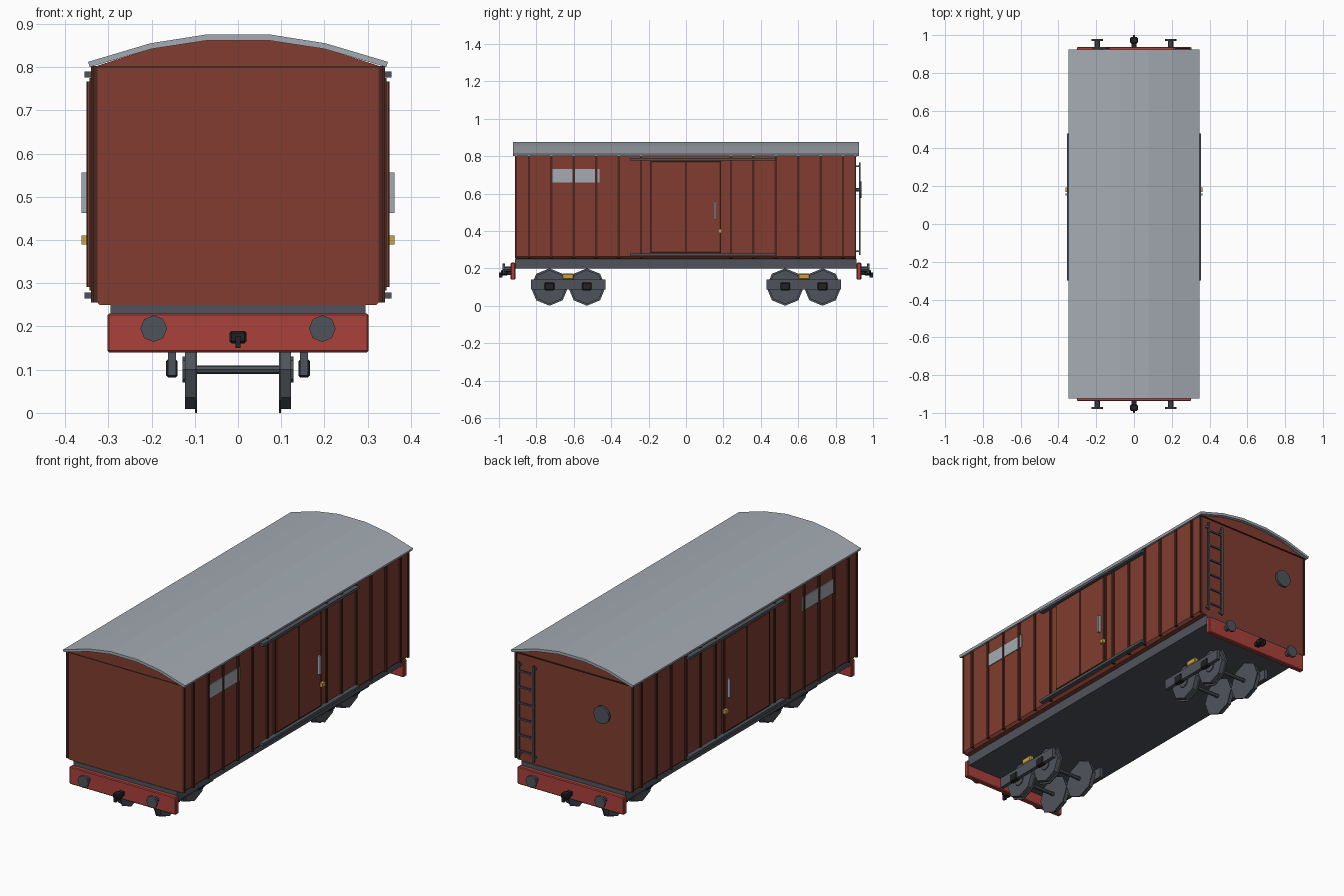
import bpy, bmesh
from mathutils import Matrix, Vector
from math import pi

if "Cube" in bpy.data.objects:
    bpy.data.objects.remove(bpy.data.objects["Cube"])


def material(name, r, g, b):
    m = bpy.data.materials.new(name)
    m.use_nodes = True
    m.diffuse_color = (r, g, b, 1)
    m.node_tree.nodes["Principled BSDF"].inputs["Base Color"].default_value = (r, g, b, 1)
    return m


BROWN = material("wagon brown", 0.22, 0.046, 0.029)
RIB = material("dark brown", 0.07, 0.02, 0.014)
ROOF = material("pale grey", 0.37, 0.41, 0.45)
RED = material("beam red", 0.40, 0.052, 0.042)
STEEL = material("dark steel", 0.078, 0.088, 0.105)
BLACK = material("black iron", 0.016, 0.016, 0.018)
GOLD = material("brass yellow", 0.58, 0.36, 0.06)


def finish(name, bm, mat, bevel=0):
    bmesh.ops.recalc_face_normals(bm, faces=bm.faces)
    mesh = bpy.data.meshes.new(name)
    bm.to_mesh(mesh)
    bm.free()
    mesh.materials.append(mat)
    ob = bpy.data.objects.new(name, mesh)
    bpy.context.collection.objects.link(ob)
    if bevel:
        mod = ob.modifiers.new("bevel", "BEVEL")
        mod.width = bevel
        mod.segments = 1
    return ob


def box(name, x, y, z, mat, bevel=0):
    """Box from its (min, max) range on each axis."""
    bm = bmesh.new()
    bmesh.ops.create_cube(bm, size=1)
    ranges = (x, y, z)
    for v in bm.verts:
        v.co = Vector([(a + b) / 2 + c * abs(b - a) for (a, b), c in zip(ranges, v.co)])
    return finish(name, bm, mat, bevel)


def rod(name, axis, start, end, centre, r, mat, sides=8):
    """Prism along an axis; centre gives the other two coordinates."""
    bm = bmesh.new()
    bmesh.ops.create_cone(bm, cap_ends=True, segments=sides, radius1=r, radius2=r,
                          depth=abs(end - start))
    turn = {"X": Matrix.Rotation(pi / 2, 4, "Y"), "Y": Matrix.Rotation(pi / 2, 4, "X"),
            "Z": Matrix.Identity(4)}[axis]
    place = list(centre)
    place.insert("XYZ".index(axis), (start + end) / 2)
    bmesh.ops.transform(bm, matrix=Matrix.Translation(place) @ turn, verts=bm.verts)
    return finish(name, bm, mat)


def extrude_y(name, outline, y0, y1, mat, bevel=0):
    """Extrude an x-z outline along the wagon."""
    bm = bmesh.new()
    face = bm.faces.new([bm.verts.new((x, y0, z)) for x, z in outline])
    new = bmesh.ops.extrude_face_region(bm, geom=[face])["geom"]
    bmesh.ops.translate(bm, vec=(0, y1 - y0, 0),
                        verts=[g for g in new if isinstance(g, bmesh.types.BMVert)])
    return finish(name, bm, mat, bevel)


def mirrored(half):
    return half + [(-x, z) for x, z in reversed(half)]


# Body with gable ends, and the faceted arched roof
extrude_y("body", mirrored([(0.32, 0.25), (0.332, 0.262), (0.332, 0.801), (0.2, 0.843), (0.075, 0.861)]),
          -0.912, 0.908, BROWN)
under = mirrored([(0.343, 0.80), (0.2, 0.842), (0.075, 0.861)])
over = mirrored([(0.347, 0.812), (0.203, 0.855), (0.076, 0.875)])
extrude_y("roof", under + over[::-1], -0.925, 0.925, ROOF)

# Underframe
box("underframe", (-0.295, 0.295), (-0.915, 0.912), (0.20, 0.25), STEEL)

# Sides: ribs, name plate, sliding door and its fittings
for s, side in ((1, "left"), (-1, "right")):
    for i in range(-7, 8):
        if abs(i) > 1:
            y = i * 0.12
            box(f"{side}_rib", (s * 0.325, s * 0.34), (y - 0.006, y + 0.006), (0.255, 0.803), RIB)
    for y in (-0.909, 0.905):
        box(f"{side}_corner_post", (s * 0.325, s * 0.336), (y - 0.005, y + 0.005), (0.255, 0.803), RIB)
    box(f"{side}_side_plate", (s * 0.33, s * 0.337), (-0.715, -0.462), (0.66, 0.73), ROOF)
    box(f"{side}_door_frame", (s * 0.33, s * 0.343), (-0.19, 0.186), (0.283, 0.775), RIB)
    box(f"{side}_door", (s * 0.33, s * 0.348), (-0.182, 0.178), (0.291, 0.767), BROWN)
    box(f"{side}_door_seam", (s * 0.34, s * 0.35), (-0.005, 0.005), (0.291, 0.767), RIB)
    for z in (0.272, 0.783):
        box(f"{side}_door_rail", (s * 0.33, s * 0.355), (-0.30, 0.48), (z - 0.007, z + 0.007), STEEL)
    box(f"{side}_door_handle", (s * 0.345, s * 0.362), (0.15, 0.161), (0.462, 0.556), ROOF)
    box(f"{side}_door_lock", (s * 0.345, s * 0.362), (0.17, 0.192), (0.389, 0.41), GOLD)

# Ends: gable strip, buffer beam, buffers and coupler
for s, end in ((-1, "front"), (1, "back")):
    box(f"{end}_gable_strip", (-0.328, 0.328), (s * 0.905, s * 0.914), (0.798, 0.802), RIB)
    box(f"{end}_buffer_beam", (-0.302, 0.302), (s * 0.912, s * 0.938), (0.14, 0.23), RED, 0.004)
    for x in (-0.195, 0.195):
        rod(f"{end}_buffer_stem", "Y", s * 0.935, s * 0.972, (x, 0.195), 0.014, STEEL)
        rod(f"{end}_buffer_head", "Y", s * 0.968, s * 0.98, (x, 0.195), 0.031, STEEL)
    box(f"{end}_coupler_shank", (-0.012, 0.012), (s * 0.93, s * 0.965), (0.165, 0.185), BLACK)
    box(f"{end}_coupler_head", (-0.02, 0.02), (s * 0.955, s * 0.99), (0.161, 0.19), BLACK, 0.005)
    box(f"{end}_coupler_hook", (-0.006, 0.006), (s * 0.98, s), (0.15, 0.178), BLACK)

# Ladder and brake wheel on the back end
for x in (0.215, 0.30):
    box("ladder_rail", (x - 0.005, x + 0.005), (0.925, 0.934), (0.27, 0.765), STEEL)
    for z in (0.29, 0.745):
        box("ladder_bracket", (x - 0.004, x + 0.004), (0.90, 0.93), (z - 0.004, z + 0.004), STEEL)
for i in range(6):
    z = 0.31 + i * 0.082
    box("ladder_rung", (0.215, 0.30), (0.926, 0.933), (z - 0.004, z + 0.004), STEEL)
rod("brake_wheel_shaft", "Y", 0.90, 0.93, (-0.175, 0.62), 0.01, STEEL)
rod("brake_wheel", "Y", 0.926, 0.938, (-0.175, 0.62), 0.045, STEEL, 12)

# Two bogies: octagonal wheels, axles, side frames, axle boxes and springs
for bogie in (-0.63, 0.63):
    for s in (-1, 1):
        box("bogie_side_frame", (s * 0.143, s * 0.162), (bogie - 0.20, bogie + 0.20),
            (0.087, 0.14), STEEL)
        extruded = box("bogie_spring", (s * 0.14, s * 0.164), (bogie - 0.032, bogie + 0.032),
                       (0.14, 0.172), GOLD, 0.005)
    for y in (bogie - 0.10, bogie + 0.10):
        rod("axle", "X", -0.128, 0.128, (y, 0.10), 0.01, STEEL)
        for s in (-1, 1):
            rod("wheel_tread", "X", s * 0.098, s * 0.123, (y, 0.10), 0.091, STEEL)
            rod("wheel_flange", "X", s * 0.095, s * 0.1, (y, 0.10), 0.10, STEEL)
            rod("wheel_hub", "X", s * 0.12, s * 0.128, (y, 0.10), 0.03, STEEL)
            box("axle_box", (s * 0.14, s * 0.166), (y - 0.026, y + 0.026), (0.082, 0.124), BLACK, 0.004)
